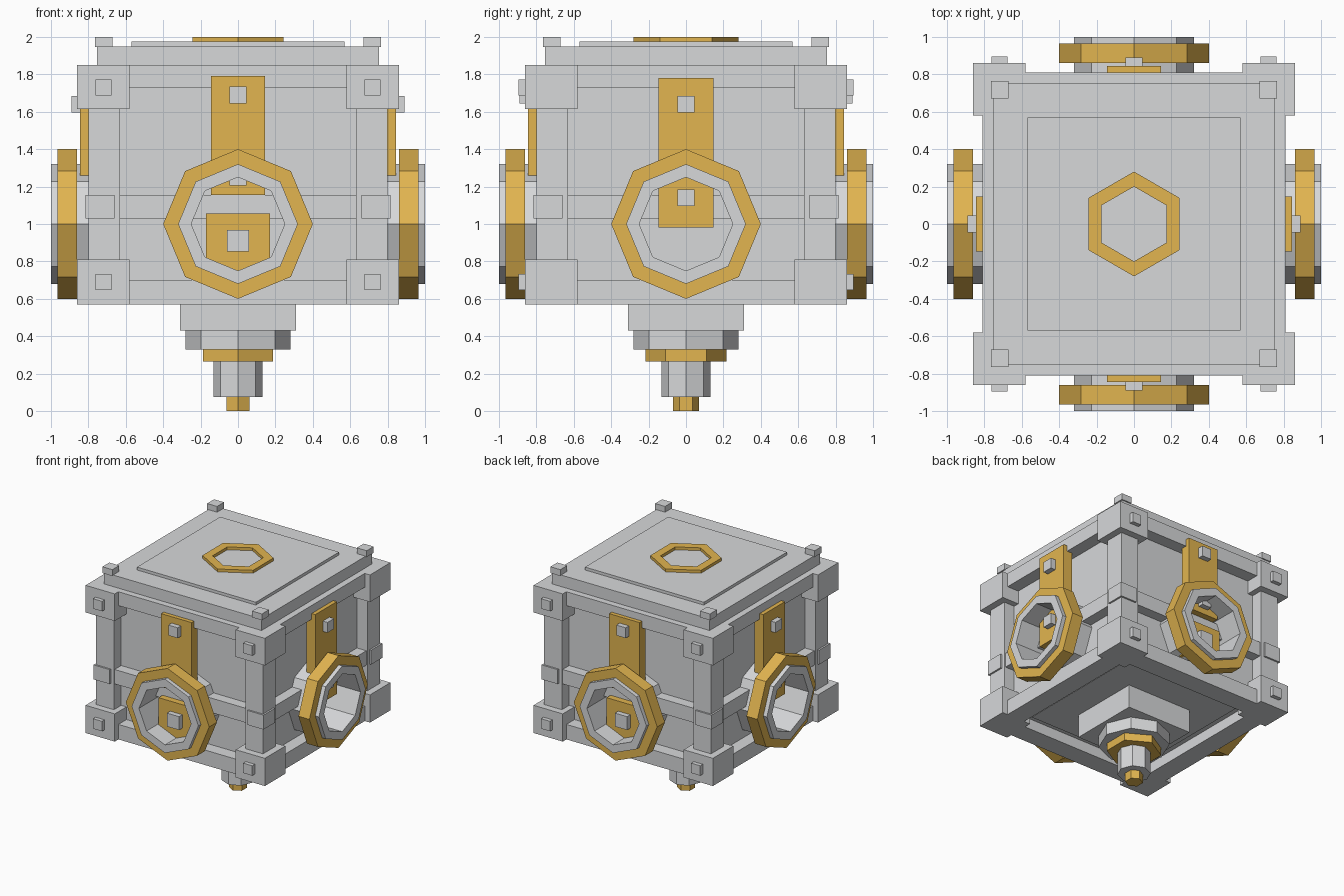
import bpy
import bmesh
from math import pi, cos, sin
from mathutils import Matrix, Vector

if "Cube" in bpy.data.objects:
    bpy.data.objects.remove(bpy.data.objects["Cube"], do_unlink=True)


def make_material(name, colour):
    m = bpy.data.materials.new(name)
    m.use_nodes = True
    m.diffuse_color = colour
    m.node_tree.nodes["Principled BSDF"].inputs["Base Color"].default_value = colour
    return m


GREY = make_material("grey stone", (0.68, 0.69, 0.70, 1))
GOLD = make_material("gold metal", (0.76, 0.46, 0.08, 1))


def finish(name, bm, mat, matrix=Matrix()):
    bm.transform(matrix)
    bmesh.ops.recalc_face_normals(bm, faces=bm.faces)
    mesh = bpy.data.meshes.new(name)
    bm.to_mesh(mesh)
    bm.free()
    mesh.materials.append(mat)
    ob = bpy.data.objects.new(name, mesh)
    bpy.context.collection.objects.link(ob)
    return ob


def box(name, lo, hi, mat=GREY, matrix=Matrix()):
    """Box between two opposite corners."""
    lo, hi = Vector(lo), Vector(hi)
    bm = bmesh.new()
    bmesh.ops.create_cube(bm, size=1)
    for v in bm.verts:
        v.co = Vector(((lo[i] + hi[i]) / 2 + v.co[i] * (hi[i] - lo[i]) for i in range(3)))
    return finish(name, bm, mat, matrix)


def slab(name, half, z0, z1):
    return box(name, (-half, -half, z0), (half, half, z1))


def prism(name, sides, r, z0, z1, mat, turn=0.0, inner=0.0, matrix=Matrix()):
    """Polygonal prism along z, or a ring when inner is set."""
    bm = bmesh.new()

    def loop(radius, z):
        return [bm.verts.new((radius * cos(turn + 2 * pi * i / sides),
                              radius * sin(turn + 2 * pi * i / sides), z))
                for i in range(sides)]
    if inner:
        loops = [loop(r, z0), loop(r, z1), loop(inner, z1), loop(inner, z0)]
        pairs = zip(loops, loops[1:] + loops[:1])
    else:
        loops = [loop(r, z0), loop(r, z1)]
        pairs = [loops]
        bm.faces.new(loops[0])
        bm.faces.new(loops[1])
    for a, b in pairs:
        for i in range(sides):
            j = (i + 1) % sides
            bm.faces.new((a[i], a[j], b[j], b[i]))
    return finish(name, bm, mat, matrix)


# Core, lid and top plates
PANEL = 0.70
slab("core", PANEL, 0.66, 1.84)
slab("top_deck", 0.81, 1.73, 1.85)
slab("lid", 0.755, 1.85, 1.95)
slab("lid_plate", 0.57, 1.95, 1.975)
slab("underside_plate", 0.57, 0.63, 0.66)
prism("lid_ring", 6, 0.28, 1.95, 2.0, GOLD, pi / 2, 0.20)

# Hanging finial under the body
slab("finial_block", 0.31, 0.43, 0.66)
prism("finial_collar", 8, 0.28, 0.33, 0.43, GREY)
prism("finial_band", 6, 0.217, 0.265, 0.33, GOLD, pi / 2)
prism("finial_shaft", 8, 0.132, 0.075, 0.265, GREY)
prism("finial_tip", 6, 0.07, 0, 0.075, GOLD, pi / 2)

# Corner posts, blocks and caps
for k in range(4):
    turn = Matrix.Rotation(k * pi / 2, 4, "Z")

    def corner(name, a, b, z0, z1):
        box(name, (a, a, z0), (b, b, z1), GREY, turn)
    corner("corner_post", 0.63, 0.80, 0.6, 1.8)
    corner("post_collar", 0.66, 0.815, 1.03, 1.155)
    corner("lower_corner_block", 0.58, 0.86, 0.57, 0.81)
    corner("upper_corner_block", 0.58, 0.86, 1.615, 1.85)
    corner("lid_stud", 0.67, 0.765, 1.945, 2.0)

# The four walls, each built facing front and turned into place
TO_FRONT = Matrix.Rotation(pi / 2, 4, "X")
for k, side in enumerate(("front", "left", "back", "right")):
    turn = Matrix.Rotation(k * pi / 2, 4, "Z")

    def wall_box(name, half, depth, z0, z1, mat=GREY, x=0, base=0.76):
        box(side + name, (x - half, -depth, z0), (x + half, -base, z1), mat, turn)

    def stud(z, half, depth=0.89, x=0):
        wall_box("_stud", half, depth, z - half, z + half, GREY, x)

    wall_box("_bottom_rail", 0.64, 0.81, 0.57, 0.70, base=0.64)
    wall_box("_middle_rail", 0.64, 0.79, 1.03, 1.155, base=0.68)

    # Porthole tube with its gold rim
    place = turn @ Matrix.Translation((0, 0, 1)) @ TO_FRONT
    prism(side + "_tube", 8, 0.32, 0.68, 1.0, GREY, 0, 0.25, place)
    prism(side + "_rim", 8, 0.40, 0.86, 0.965, GOLD, 0, 0.315, place)

    # Gold straps hung from the top rail, with their studs
    if side in ("front", "back"):
        wall_box("_strap", 0.145, 0.845, 1.155, 1.79, GOLD)
        wall_box("_lower_plate", 0.17, 0.845, 0.74, 1.055, GOLD)
        stud(1.69, 0.045)
        stud(1.25, 0.045)
        stud(0.91, 0.058)
        for x in (-0.72, 0.72):
            for z in (0.69, 1.73):
                stud(z, 0.043, 0.895, x)
    else:
        wall_box("_strap", 0.148, 0.845, 0.98, 1.78, GOLD)
        stud(1.64, 0.045)
        stud(1.14, 0.045)
